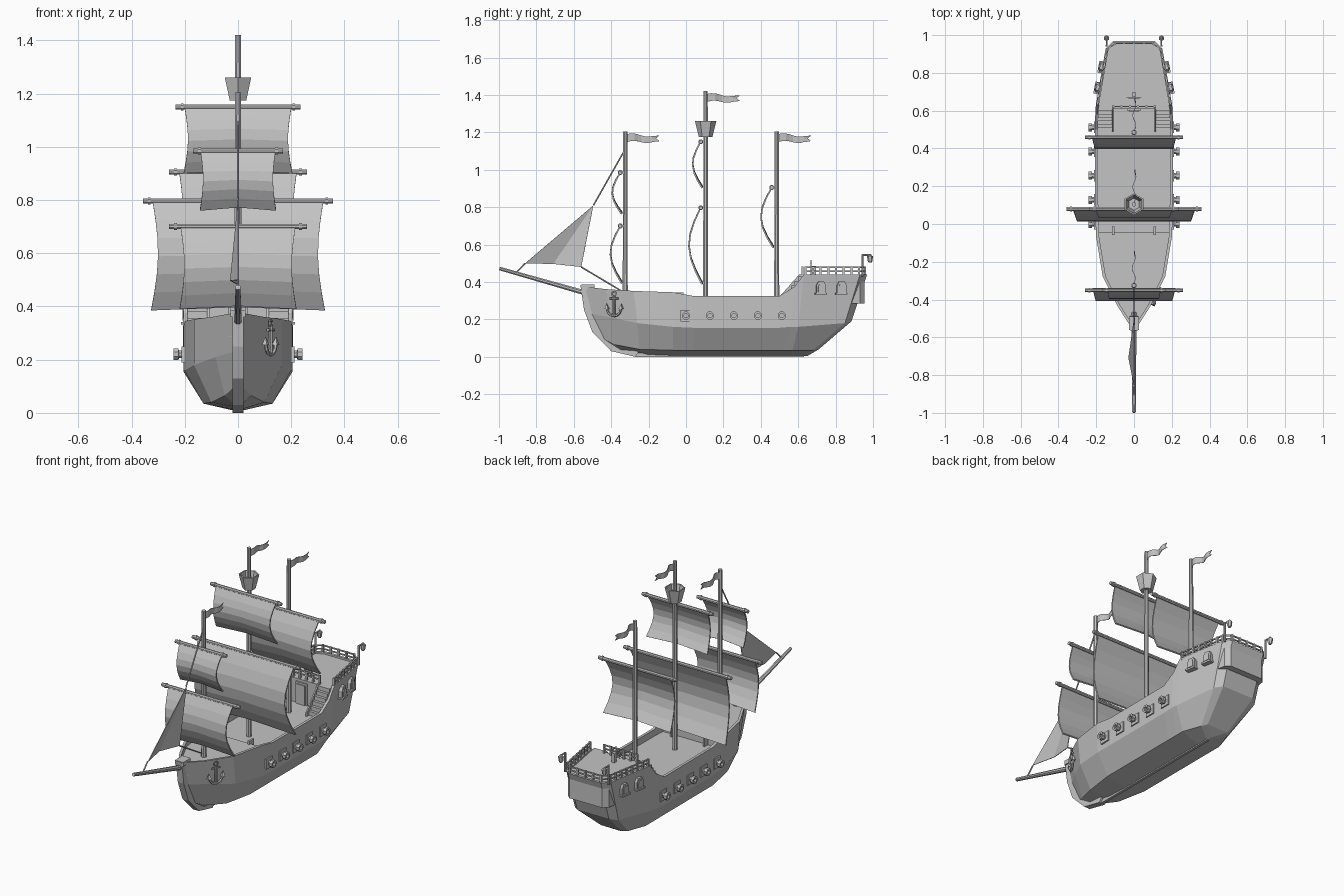
import bpy, bmesh, math
from mathutils import Vector

if "Cube" in bpy.data.objects:
    bpy.data.objects.remove(bpy.data.objects["Cube"], do_unlink=True)

GREY = bpy.data.materials.new("plain_grey")
GREY.use_nodes = True
GREY.diffuse_color = (0.55, 0.55, 0.55, 1)
GREY.node_tree.nodes["Principled BSDF"].inputs["Base Color"].default_value = (0.55, 0.55, 0.55, 1)


def make(name, verts, faces, weld=False):
    bm = bmesh.new()
    vs = [bm.verts.new(v) for v in verts]
    for f in faces:
        bm.faces.new([vs[i] for i in f])
    if weld:
        bmesh.ops.remove_doubles(bm, verts=bm.verts, dist=0.0005)
    bmesh.ops.recalc_face_normals(bm, faces=bm.faces)
    mesh = bpy.data.meshes.new(name)
    bm.to_mesh(mesh)
    bm.free()
    ob = bpy.data.objects.new(name, mesh)
    mesh.materials.append(GREY)
    bpy.context.collection.objects.link(ob)
    return ob


def box(name, center, size, turn=0):
    c = Vector(center)
    vs = [(sx * size[0] / 2, sy * size[1] / 2, sz * size[2] / 2)
          for sx in (-1, 1) for sy in (-1, 1) for sz in (-1, 1)]
    ob = make(name, vs, [(0, 1, 3, 2), (4, 6, 7, 5), (0, 4, 5, 1),
                         (2, 3, 7, 6), (0, 2, 6, 4), (1, 5, 7, 3)])
    ob.location = c
    ob.rotation_euler.z = turn
    return ob


def prism(name, outline, offset):
    """Extrude a closed outline of 3D points along an offset."""
    n, d = len(outline), Vector(offset)
    vs = [Vector(p) for p in outline] + [Vector(p) + d for p in outline]
    fs = [tuple(range(n)), tuple(range(2 * n - 1, n - 1, -1))]
    fs += [(i, (i + 1) % n, n + (i + 1) % n, n + i) for i in range(n)]
    return make(name, vs, fs)


def turned(name, start, end, rings, sides=8):
    """Round part between two points; rings are (fraction along, radius)."""
    a, b = Vector(start), Vector(end)
    q = (b - a).to_track_quat("Z", "Y")
    vs, fs = [], []
    for t, r in rings:
        for k in range(sides):
            w = math.tau * (k + 0.5) / sides
            vs.append(a.lerp(b, t) + q @ Vector((r * math.cos(w), r * math.sin(w), 0)))
    for j in range(len(rings) - 1):
        for k in range(sides):
            m = (k + 1) % sides
            fs.append((j * sides + k, j * sides + m, (j + 1) * sides + m, (j + 1) * sides + k))
    fs += [tuple(range(sides)), tuple(range(len(vs) - sides, len(vs)))]
    return make(name, vs, fs)


def rod(name, a, b, r, sides=8):
    return turned(name, a, b, [(0, r), (1, r)], sides)


# Hull stations: half width, y, z at gunwale, chine and bilge, then keel y, z
stations = [
    (.02, -.54, .375, .015, -.51, .23, .012, -.45, .10, -.40, .04),
    (.09, -.43, .362, .085, -.40, .21, .05, -.38, .065, -.33, .02),
    (.165, -.28, .352, .165, -.26, .18, .10, -.25, .04, -.2, .01),
    (.2, -.07, .345, .2, -.07, .16, .13, -.07, .035, -.07, .005),
    (.205, .04, .325, .205, .04, .155, .13, .04, .035, .04, .005),
    (.207, .5, .325, .205, .5, .155, .13, .45, .035, .45, .005),
    (.205, .58, .375, .204, .56, .16, .13, .52, .035, .5, .005),
    (.202, .63, .44, .2, .6, .16, .13, .57, .035, .55, .005),
    (.15, .93, .44, .145, .85, .18, .09, .68, .035, .62, .005),
    (.11, .968, .44, .105, .885, .19, .07, .71, .04, .65, .005),
]
DECK, WALL = .285, .016
verts, faces = [], []
for s in stations:
    end = s is stations[-1]
    wi, yi = max(s[0] - WALL, .004), s[1] - (WALL if end else 0)
    half = [(wi, yi, DECK), (wi, yi, s[2]), s[0:3], s[3:6], s[6:9]]
    verts += half + [(0, s[9], s[10])] + [(-x, y, z) for x, y, z in reversed(half)]
N = 11
for j in range(len(stations) - 1):
    for k in range(N):
        m = (k + 1) % N
        faces.append((j * N + k, j * N + m, (j + 1) * N + m, (j + 1) * N + k))
L = (len(stations) - 1) * N
for o in (0, L):
    faces += [(o + k, o + k + 1, o + 9 - k, o + 10 - k) for k in range(4)]
    faces.append((o + 4, o + 5, o + 6))
make("hull", verts, faces)


# Raised decks follow the inside of the hull
def raised_deck(name, y0, y1, z):
    edge = [(s[0] - WALL + .002, s[1]) for s in stations]
    def width(y):
        for (wa, ya), (wb, yb) in zip(edge, edge[1:]):
            if ya <= y <= yb:
                return wa + (wb - wa) * (y - ya) / (yb - ya)
    ys = [y0] + [y for _, y in edge if y0 < y < y1] + [y1]
    side = [(width(y), y, DECK) for y in ys]
    prism(name, side + [(-x, y, h) for x, y, h in reversed(side)], (0, 0, z - DECK))


raised_deck("foredeck", -.52, -.045, .325)
raised_deck("quarterdeck", .61, .955, .43)

# Stem post and keel
stem = [(-.565, .385), (-.545, .25), (-.5, .13), (-.4, .03), (-.27, 0), (.63, 0),
        (.62, .02), (-.25, .03), (-.37, .07), (-.45, .15), (-.485, .26), (-.49, .385)]
prism("stem_post", [(-.02, y, z) for y, z in stem[:5] + stem[7:]], (.04, 0, 0))
prism("keel", [(-.008, y, z) for y, z in stem[4:8]], (.016, 0, 0))
box("stem_head", (0, -.525, .373), (.055, .07, .026))

# Masts, crow's nest and bowsprit
for name, y, top in (("fore", -.325, 1.205), ("main", .105, 1.42), ("mizzen", .485, 1.205)):
    turned(name + "_mast", (0, y, DECK), (0, y, top), [(0, .015), (1, .012)])
    # Waving pennant with a notched tail
    vs, n = [], 8
    for i in range(n + 1):
        t = i / n
        x, yy = .009 * math.sin(t * 9), y + .01 + .155 * t
        z = top - .035 + .006 * math.sin(t * 7) - .006 * t
        h = .021 - .006 * t
        tail = .018 if i == n else 0
        vs += [(x, yy + tail, z + h), (x, yy, z), (x, yy + tail, z - h)]
    fs = [(3 * i + k, 3 * i + k + 1, 3 * i + k + 4, 3 * i + k + 3) for i in range(n) for k in (0, 1)]
    flag = make(name + "_pennant", vs, fs)
    flag.modifiers.new("cloth", "SOLIDIFY").thickness = .003
turned("crows_nest", (0, .105, 1.175), (0, .105, 1.26),
       [(0, .036), (1, .057), (1, .049), (.15, .032)], 6)
turned("bowsprit", (0, -.997, .472), (0, -.47, .322), [(0, .010), (1, .015)])

# Yards with bellied square sails: mast y, yard z, yard half, sail half, foot z, belly
for name, y, z, yard, w, foot, belly in (
        ("fore_top", -.325, .985, .17, .14, .765, .045), ("fore_course", -.325, .7, .26, .215, .395, .055),
        ("main_top", .105, 1.15, .235, .2, .905, .045), ("main_course", .105, .797, .358, .32, .39, .065),
        ("mizzen_course", .485, .905, .26, .22, .585, .06)):
    yy = y - .026
    rod(name + "_yard", (-yard, yy, z), (yard, yy, z), .0105)
    for s in (-1, 1):
        rod(name + "_yard_cap", (s * (yard - .03), yy, z), (s * (yard - .02), yy, z), .014)
    vs, n = [], 6
    for i in range(n + 1):
        t = i / n
        bulge = math.sin(math.pi * t)
        hw = w * (1 - .07 * bulge + .02 * t)
        for x in (-1, 0, 1):
            vs.append((x * hw, yy - .008 - belly * bulge + .012 * t,
                       z - .005 + (foot - z) * t + (.012 * t if x == 0 else 0)))
    fs = [(3 * i + k, 3 * i + k + 1, 3 * i + k + 4, 3 * i + k + 3) for i in range(n) for k in (0, 1)]
    sail = make(name + "_sail", vs, fs)
    sail.modifiers.new("cloth", "SOLIDIFY").thickness = .008

# Jib and stays
jib = make("jib_sail", [(0, -.86, .5), (-.03, -.71, .497), (0, -.56, .48), (0, -.495, .81)],
           [(0, 1, 3), (1, 2, 3)])
jib.modifiers.new("cloth", "SOLIDIFY").thickness = .004
for a, b in (((-.325, 1.11), (-.495, .81)), ((-.86, .5), (-.91, .447)), ((-.56, .48), (-.35, .355))):
    rod("stay", (0, *a), (0, *b), .004, 6)

for s in (-1, 1):
    # Cannons on square port plates
    for i in range(5):
        y = .128 * i
        box("gun_port", (s * .205, y, .22), (.014, .06, .06))
        turned("cannon", (s * .19, y, .22), (s * .242, y, .22),
               [(0, .017), (.62, .015), (.64, .023), (1, .023), (1, .012), (.7, .012)])
    # Arched cabin windows with a sill
    for y, x in ((.72, .18), (.83, .159)):
        arch = [(-.026, 0), (.026, 0), (.026, .045), (.015, .066), (-.015, .066), (-.026, .045)]
        for grow, depth, label in ((1, .022, "window_frame"), (.65, .027, "window_pane")):
            w = prism(label, [(0, a * grow, b * grow + (1 - grow) * .03) for a, b in arch], (s * depth, 0, 0))
            w.location = (s * x, y, .336)
            w.rotation_euler.z = s * .17
        box("window_sill", (s * (x + .013), y, .337), (.034, .064, .01), s * .17)
    # Stairs to the quarterdeck with a side string
    for i in range(6):
        h = (.43 - DECK) * (i + 1) / 6
        box("stair_step", (s * .153, .56 + .009 * i, DECK + h / 2), (.075, .1 - .017 * i, h))
    prism("stair_string", [(s * .108, .49, DECK), (s * .108, .62, DECK), (s * .108, .62, .44),
                           (s * .108, .605, .44), (s * .108, .49, .31)], (s * .008, 0, 0))
    # Foredeck ladder cheeks
    box("foredeck_post", (s * .11, -.035, .315), (.012, .045, .06))
    # Stern lanterns
    rod("lantern_post", (s * .145, .944, .43), (s * .145, .944, .548), .006, 6)
    rod("lantern_arm", (s * .145, .94, .545), (s * .145, .988, .545), .005, 6)
    turned("lantern", (s * .145, .984, .503), (s * .145, .984, .55),
           [(0, .008), (.2, .013), (.75, .016), (.8, .01), (1, .004)], 6)

# Quarterdeck railing
rail = [(.11, .622), (.11, .622), (.194, .638), (.142, .925), (.104, .958)]
runs = [(rail[2], rail[3], 7), (rail[3], rail[4], 1)]
runs = [(((s * a[0], a[1])), (s * b[0], b[1]), n) for s in (-1, 1) for a, b, n in runs]
runs += [((-.104, .958), (.104, .958), 4), ((-.11, .622), (.11, .622), 5)]
for a, b, n in runs:
    for z in (.457, .478):
        rod("rail", (*a, z), (*b, z), .005, 4)
    for i in range(n + 1):
        x, y = Vector(a).lerp(Vector(b), i / n)
        box("rail_post", (x, y, .455), (.011, .011, .055))

# Cabin door and ship's wheel
box("door_frame", (0, .608, .35), (.075, .012, .13))
box("door", (0, .602, .345), (.055, .012, .118))
box("wheel_stand", (0, .685, .455), (.02, .022, .06))
for i in range(8):
    w, v = math.tau * i / 8, math.tau * (i + 1) / 8
    hub = Vector((0, .668, .478))
    p, q = (Vector((math.cos(t), 0, math.sin(t))) for t in (w, v))
    rod("wheel_rim", hub + p * .027, hub + q * .027, .004, 4)
    rod("wheel_spoke", hub, hub + p * .04, .003, 4)

# Anchor hung on the left bow, laid against the planking
lean = math.atan2(.075, .15)
def on_bow(u, z):
    return Vector((.123 + u * math.sin(lean), -.385 + u * math.cos(lean), z))
rod("anchor_shank", on_bow(0, .225), on_bow(0, .325), .007, 6)
rod("anchor_stock", on_bow(-.025, .312), on_bow(.025, .312), .006, 6)
arc = [on_bow(.042 * math.sin(t), .26 - .042 * math.cos(t)) for t in (-1.5, -1, -.5, 0, .5, 1, 1.5)]
for a, b in zip(arc, arc[1:]):
    rod("anchor_arm", a, b, .007, 6)
for u in (-.042, .042):
    turned("anchor_fluke", on_bow(u, .255), on_bow(u * 1.05, .285), [(0, .015), (1, .001)], 4)
ring = [on_bow(.013 * math.sin(k * math.tau / 6), .337 + .013 * math.cos(k * math.tau / 6)) for k in range(7)]
for a, b in zip(ring, ring[1:]):
    rod("anchor_ring", a, b, .004, 4)
